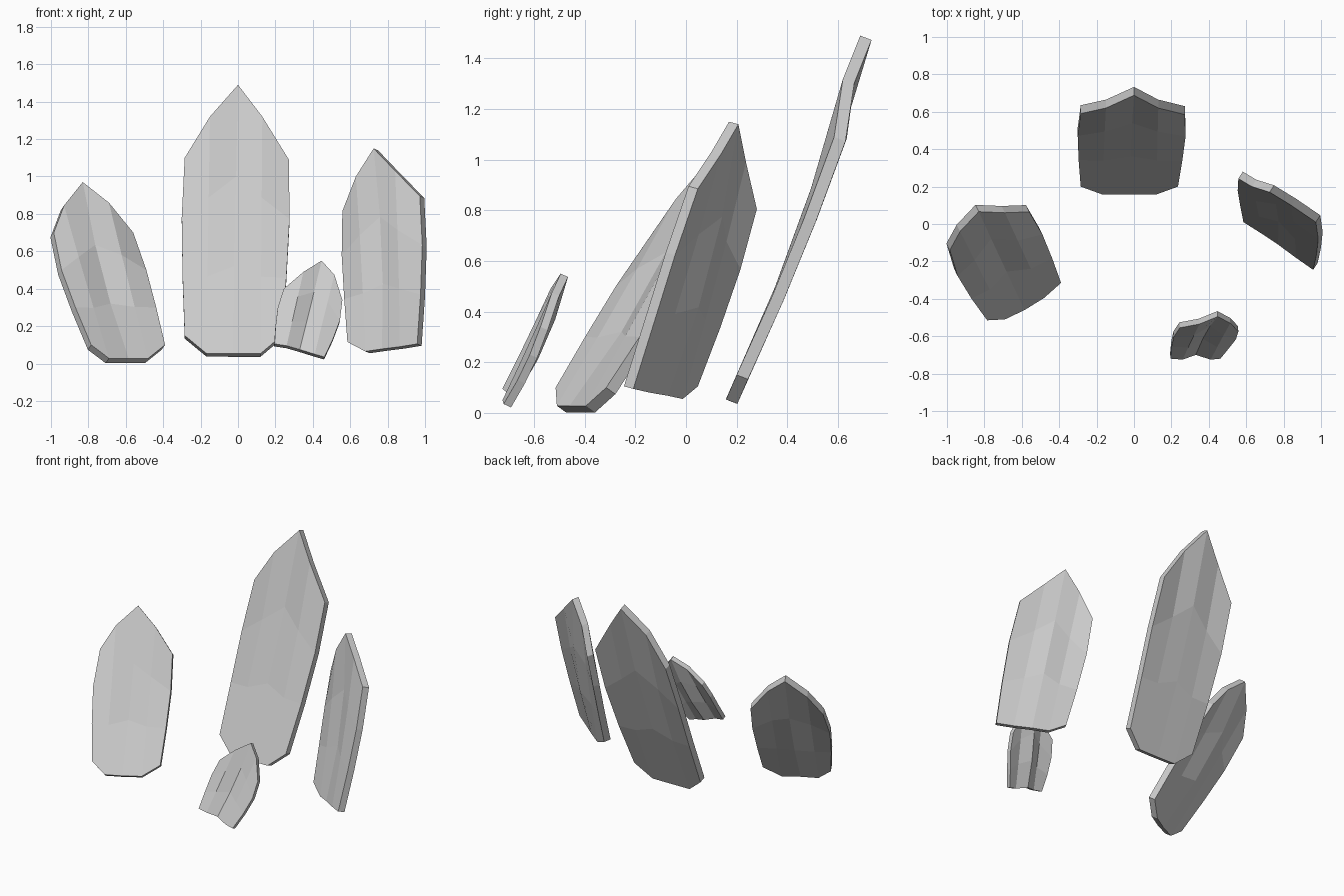
import bpy, bmesh
from mathutils import Vector

if "Cube" in bpy.data.objects:
    bpy.data.objects.remove(bpy.data.objects["Cube"])


def stone_slab(name, bottom, top, relief, bulge, thickness):
    """Five column lines run from bottom to top; relief dents the middle rows
    towards the back, bulge widens the two outer columns."""
    lo = [Vector(p) for p in bottom]
    hi = [Vector(p) for p in top]
    across = (hi[4] - hi[0] + lo[4] - lo[0]).normalized()
    up = sum(hi, Vector()) - sum(lo, Vector())
    back = up.cross(across).normalized()
    side = back.cross(up).normalized()
    if side.x < 0:
        side.negate()

    bm = bmesh.new()
    rows = []
    for t, bend, widen in ((0, 0, 0), (1 / 3, 1, 0.7), (2 / 3, 1, 1), (1, 0, 0)):
        row = []
        for c in range(5):
            p = lo[c].lerp(hi[c], t) + back * relief[c] * bend
            if c == 0:
                p -= side * bulge[0] * widen
            if c == 4:
                p += side * bulge[1] * widen
            row.append(bm.verts.new(p))
        rows.append(row)
    for a, b in zip(rows, rows[1:]):
        for c in range(4):
            bm.faces.new((a[c], a[c + 1], b[c + 1], b[c]))

    # Thickness: push a copy of the faceted front to the back
    front = bm.faces[:]
    copy = bmesh.ops.extrude_face_region(bm, geom=front, use_keep_orig=True)
    verts = [g for g in copy["geom"] if isinstance(g, bmesh.types.BMVert)]
    bmesh.ops.translate(bm, verts=verts, vec=back * thickness)
    bmesh.ops.recalc_face_normals(bm, faces=bm.faces[:])

    mesh = bpy.data.meshes.new(name)
    bm.to_mesh(mesh)
    bm.free()
    obj = bpy.data.objects.new(name, mesh)
    bpy.context.collection.objects.link(obj)
    return obj


# Tall slab at the back
stone_slab(
    "tall_back_slab",
    [(-.285, .20, .15), (-.17, .158, .055), (-.03, .157, .053), (.12, .158, .053), (.235, .20, .15)],
    [(-.285, .59, 1.10), (-.15, .62, 1.32), (0, .688, 1.49), (.13, .62, 1.32), (.272, .585, 1.09)],
    (.012, .03, .03, .03, .012), (.016, .016), .048)

# Slab on the left, turned towards the right
stone_slab(
    "left_slab",
    [(-.785, -.515, .10), (-.69, -.51, .028), (-.585, -.46, .028), (-.48, -.395, .028), (-.39, -.315, .10)],
    [(-.985, -.14, .70), (-.93, -.04, .845), (-.83, .066, .97), (-.69, .06, .86), (-.56, .065, .70)],
    (0, .005, .04, .005, 0), (.028, .015), .048)

# Slab on the right, turned towards the left
stone_slab(
    "right_slab",
    [(.585, .01, .115), (.68, -.05, .065), (.77, -.11, .078), (.865, -.18, .09), (.958, -.245, .105)],
    [(.558, .243, .815), (.63, .20, 1.0), (.725, .17, 1.15), (.84, .10, 1.03), (.972, .01, .895)],
    (.005, .008, .036, .008, .005), (.018, .018), .045)

# Small slab in front
stone_slab(
    "small_front_slab",
    [(.195, -.72, .105), (.26, -.725, .095), (.33, -.70, .075), (.41, -.725, .05), (.462, -.72, .035)],
    [(.245, -.555, .40), (.35, -.535, .49), (.447, -.495, .55), (.515, -.53, .475), (.558, -.575, .34)],
    (.008, .002, .02, .002, .008), (.015, .02), .032)
